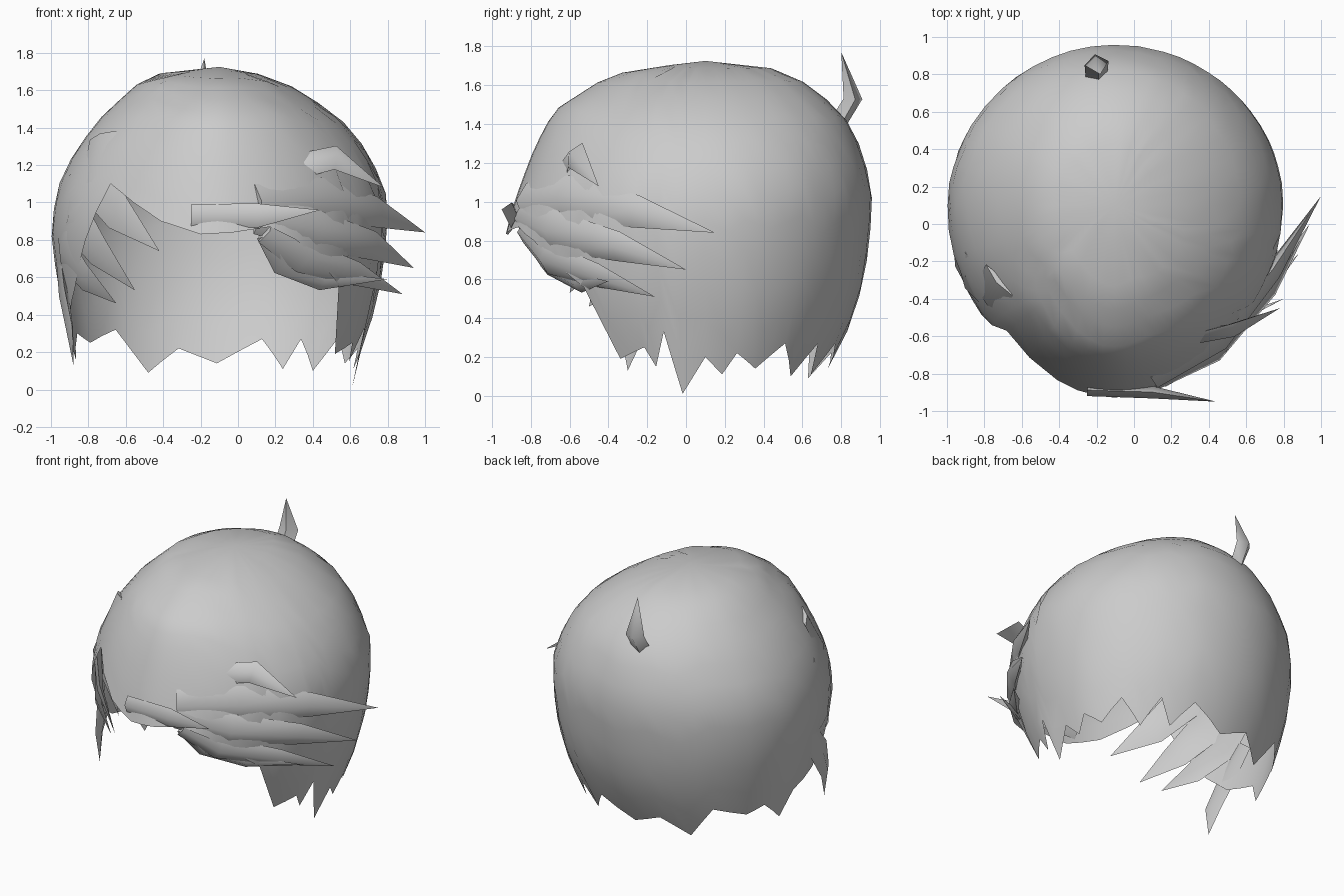
import bpy
import bmesh
from math import radians, sin, cos
from mathutils import Vector

default_cube = bpy.data.objects.get("Cube")
if default_cube:
    bpy.data.objects.remove(default_cube, do_unlink=True)

# Single plain material
grey = bpy.data.materials.new("hair grey")
grey.use_nodes = True
colour = (0.6, 0.6, 0.6, 1)
grey.diffuse_color = colour
grey.node_tree.nodes["Principled BSDF"].inputs["Base Color"].default_value = colour

CENTRE = Vector((-.1, .1, .9))
TOP = 1.725


def finish(name, bm, sharp_angle):
    """Turn a bmesh into a smooth shaded, coloured object."""
    mesh = bpy.data.meshes.new(name)
    bm.to_mesh(mesh)
    bm.free()
    mesh.materials.append(grey)
    obj = bpy.data.objects.new(name, mesh)
    bpy.context.collection.objects.link(obj)
    bpy.ops.object.select_all(action="DESELECT")
    obj.select_set(True)
    bpy.context.view_layer.objects.active = obj
    bpy.ops.object.shade_smooth_by_angle(angle=radians(sharp_angle))
    return obj


def interpolate(table, key):
    """Linear lookup in rows that start with an ascending key."""
    for low, high in zip(table, table[1:]):
        if low[0] <= key <= high[0]:
            blend = (key - low[0]) / (high[0] - low[0])
            return [a + (b - a) * blend for a, b in zip(low[1:], high[1:])]
    return list(table[0][1:] if key < table[0][0] else table[-1][1:])


# Head shape: height, then reach to right, left, front and back
LEVELS = [
    (.1, -.86, .62, -.65, .71),
    (.35, -.92, .71, -.8, .84),
    (.6, -.97, .77, -.89, .92),
    (.85, -1, .8, -.93, .95),
    (1.07, -.97, .79, -.86, .96),
    (1.28, -.87, .69, -.78, .9),
    (1.47, -.72, .53, -.68, .8),
    (1.65, -.52, .24, -.4, .56),
    (1.69, -.42, .1, -.2, .43),
    (TOP, -.1, -.1, .1, .1),
]

# Jagged lower edge: angle around the head, height of the edge
HEM = [
    (0, .2), (8, .11), (14, .22), (24, .14), (36, .27), (46, .1), (56, .27),
    (62, .11), (73, .27), (91, .14), (106, .22), (120, .09), (133, .32),
    (150, .25), (160, .3), (172, .16), (180, .33), (195, .4), (205, .55),
    (215, .8), (225, 1.1), (247, .9), (262, .83), (276, .84), (290, .87),
    (300, .8), (310, .68), (320, .56), (327, .19), (338, .25), (341, .15),
    (346, .33), (351, .01), (360, .2),
]


def head_point(angle, z):
    """Point on the head surface at an angle and a height."""
    right, left, front, back = interpolate(LEVELS, z)
    c, s = cos(radians(angle)), sin(radians(angle))
    reach_x = left - CENTRE.x if c > 0 else CENTRE.x - right
    reach_y = back - CENTRE.y if s > 0 else CENTRE.y - front
    if s < 0:
        # The front is a little more pointed than the back
        c = abs(c) ** 1.12 * (1 if c > 0 else -1)
    return Vector((CENTRE.x + reach_x * c, CENTRE.y + reach_y * s, z))


def build_hair_shell(rows=12):
    angles = []
    for (start, _), (end, _) in zip(HEM, HEM[1:]):
        angles.append(start)
        if end - start > 9:
            angles.append((start + end) / 2)
    bm = bmesh.new()
    apex = bm.verts.new((CENTRE.x, CENTRE.y, TOP))
    columns = []
    for angle in angles:
        hem = interpolate(HEM, angle)[0]
        column = []
        for row in range(1, rows + 1):
            z = TOP + (hem - TOP) * (row / rows) ** 1.5
            column.append(bm.verts.new(head_point(angle, z)))
        columns.append(column)
    for here, following in zip(columns, columns[1:] + columns[:1]):
        bm.faces.new((apex, here[0], following[0]))
        for row in range(rows - 1):
            bm.faces.new((here[row], here[row + 1],
                          following[row + 1], following[row]))
    return finish("hair_shell", bm, 60)


def build_lock(name, path, width, thickness):
    """Tapered, flattened lock of hair running along a path to a point."""
    points = [Vector(p) for p in path]
    bm = bmesh.new()
    rings = []
    for index, point in enumerate(points[:-1]):
        before = points[max(index - 1, 0)]
        along = (points[index + 1] - before).normalized()
        outward = (point - CENTRE).normalized()
        side = along.cross(outward).normalized()
        outward = side.cross(along)
        size = .75 if index == 0 else 1.15 - index / len(points)
        corners = (side * width, outward * thickness,
                   -side * width, -outward * thickness)
        rings.append([bm.verts.new(point + c * size) for c in corners])
    tip = bm.verts.new(points[-1])
    for ring, following in zip(rings, rings[1:]):
        for k in range(4):
            n = (k + 1) % 4
            bm.faces.new((ring[k], ring[n], following[n], following[k]))
    for k in range(4):
        bm.faces.new((rings[-1][k], rings[-1][(k + 1) % 4], tip))
    bm.faces.new(rings[0][::-1])
    bmesh.ops.recalc_face_normals(bm, faces=bm.faces)
    return finish(name, bm, 70)


build_hair_shell()

# Fringe swept from the forehead to the left side
build_lock("fringe_point",
           [(-.25, -.89, .93), (.1, -.9, .93), (.44, -.95, .96)], .08, .04)
build_lock("swept_lock_upper",
           [(.1, -.83, 1), (.45, -.62, 1.02), (.74, -.26, .95), (1, .15, .84)],
           .13, .07)
build_lock("swept_lock_middle",
           [(.1, -.84, .92), (.42, -.68, .85), (.72, -.35, .77), (.94, 0, .65)],
           .12, .07)
build_lock("swept_lock_lower",
           [(.15, -.83, .85), (.35, -.71, .71), (.63, -.45, .62),
            (.88, -.16, .51)], .1, .06)
build_lock("cheek_lock",
           [(.15, -.82, .84), (.24, -.71, .68), (.45, -.55, .58),
            (.8, -.4, .59)], .08, .05)
build_lock("temple_curl",
           [(.35, -.6, 1.2), (.52, -.57, 1.24), (.78, -.45, 1.08)], .09, .05)

# Layered locks falling forward on the right side
build_lock("right_lock_upper",
           [(-.72, -.3, 1.36), (-.77, -.41, 1.12), (-.64, -.58, .94),
            (-.42, -.74, .74)], .15, .03)
build_lock("right_lock_middle",
           [(-.88, -.15, 1.14), (-.88, -.33, .93), (-.75, -.48, .74),
            (-.55, -.6, .53)], .15, .03)
build_lock("right_lock_lower",
           [(-.95, 0, .97), (-.93, -.22, .75), (-.82, -.4, .6),
            (-.65, -.5, .46)], .14, .03)
build_lock("right_lock_nape",
           [(-.95, -.02, .7), (-.93, -.18, .5), (-.9, -.28, .32),
            (-.88, -.3, .13)], .1, .03)

# Upright tuft at the back of the crown
build_lock("crown_tuft",
           [(-.2, .78, 1.4), (-.2, .86, 1.53), (-.18, .8, 1.77)], .08, .06)
